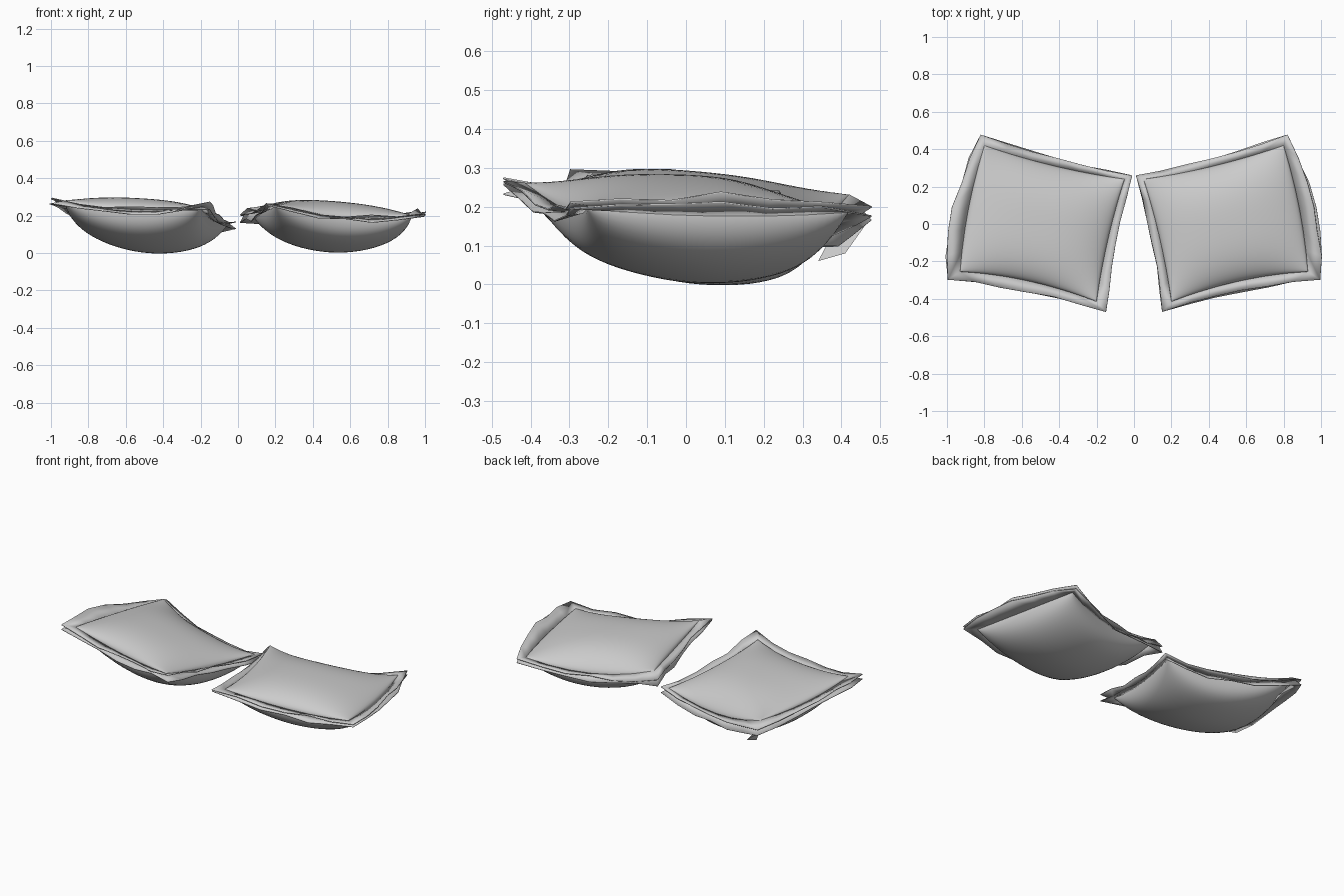
import bpy, bmesh, random
from mathutils import Vector

if "Cube" in bpy.data.objects:
    bpy.data.objects.remove(bpy.data.objects["Cube"])

N = 32          # grid cells across each cushion
random.seed(4)

# Corner order: outer-back, outer-front, inner-front, inner-back (left cushion, plan view)
SEAM = [(-.80, .42), (-.93, -.255), (-.20, -.415), (-.05, .24)]
HEM = [(-.82, .478), (-.995, -.298), (-.15, -.47), (-.01, .26)]
# Edge bows: back, outer, front, inner
SEAM_BOW = [(0, -.02, -.065), (-.02, 0, -.015), (0, .03, -.04), (-.015, 0, -.025)]
HEM_BOW = [(0, -.02, -.055), (-.055, 0, .02), (0, .025, -.045), (-.02, 0, -.015)]


def patch(corners, heights, bows, side, u, v):
    """Bilinear patch with bowed edges; side=+1 left, -1 mirrored right."""
    w = [(1 - u) * (1 + v) / 4, (1 - u) * (1 - v) / 4,
         (1 + u) * (1 - v) / 4, (1 + u) * (1 + v) / 4]
    p = Vector((0, 0, 0))
    for k, c, h in zip(w, corners, heights):
        p += k * Vector((c[0], c[1], h))
    e = [max(0, v) ** 3 * (1 - u * u), max(0, -u) ** 3 * (1 - v * v),
         max(0, -v) ** 3 * (1 - u * u), max(0, u) ** 3 * (1 - v * v)]
    for k, b in zip(e, bows):
        p += k * Vector(b)
    p.x *= side
    return p


def finish(bm, name, angle):
    bmesh.ops.remove_doubles(bm, verts=bm.verts, dist=1e-5)
    bmesh.ops.recalc_face_normals(bm, faces=bm.faces)
    me = bpy.data.meshes.new(name)
    bm.to_mesh(me)
    bm.free()
    ob = bpy.data.objects.new(name, me)
    bpy.context.collection.objects.link(ob)
    bpy.ops.object.select_all(action='DESELECT')
    ob.select_set(True)
    bpy.context.view_layer.objects.active = ob
    bpy.ops.object.shade_smooth_by_angle(angle=angle)
    return ob


def spread(i):
    """Grid parameter -1..1, denser towards the edges."""
    t = -1 + 2 * i / N
    return 1.5 * t - .5 * t ** 3


def cushion(name, side, heights, dome, belly):
    bm = bmesh.new()
    for amount, power in ((dome, .38), (-belly, .46)):
        rows = []
        for j in range(N + 1):
            v = spread(j)
            row = []
            for i in range(N + 1):
                u = spread(i)
                p = patch(SEAM, heights, SEAM_BOW, side, u, v)
                p.z += amount * max(0, (1 - u * u) * (1 - v * v)) ** power
                if amount < 0:      # belly sits slightly fuller at the back
                    p.z -= .02 * v * (1 - u * u) * (1 - v * v)
                row.append(bm.verts.new(p))
            rows.append(row)
        for j in range(N):
            for i in range(N):
                bm.faces.new((rows[j][i], rows[j][i + 1], rows[j + 1][i + 1], rows[j + 1][i]))
    finish(bm, name, 1.0)


def flange(name, side, seam_z, hem_z, lift, rough):
    """Crumpled flat border between the seam and a looser outer hem."""
    S = 6
    t = [-1 + 2 * k / S for k in range(S)]
    ring = ([(-1, -a) for a in t] + [(a, -1) for a in t]
            + [(1, a) for a in t] + [(-a, 1) for a in t])
    bm = bmesh.new()
    inner, outer = [], []
    for u, v in ring:
        a = patch(SEAM, seam_z, SEAM_BOW, side, u, v)
        b = patch(HEM, hem_z, HEM_BOW, side, u, v)
        a.z += lift * .3
        b.z += lift + random.uniform(-rough, rough)
        if abs(u) != 1 or abs(v) != 1:
            b += (b - a) * random.uniform(-.1, .15)
        inner.append(bm.verts.new(a))
        outer.append(bm.verts.new(b))
    n = len(ring)
    for k in range(n):
        m = (k + 1) % n
        bm.faces.new((inner[k], inner[m], outer[m], outer[k]))
    ob = finish(bm, name, .4)
    mod = ob.modifiers.new("cloth_thickness", 'SOLIDIFY')
    mod.thickness = .004


# Left cushion: tips down towards the middle
left_z = [.23, .28, .25, .16]
cushion("left_cushion", 1, left_z, .055, .222)
flange("left_flange_top", 1, left_z, [.20, .295, .265, .155], .006, .01)
flange("left_flange_bottom", 1, left_z, [.175, .275, .245, .125], -.002, .01)

# Right cushion: mirrored plan, tips down towards the outside
right_z = [.19, .20, .26, .24]
cushion("right_cushion", -1, right_z, .055, .216)
flange("right_flange_top", -1, right_z, [.20, .21, .27, .20], .006, .01)
flange("right_flange_bottom", -1, right_z, [.185, .195, .255, .175], -.002, .01)

# Drooping fold under the outer back corner of the left flange
bm = bmesh.new()
fold = [(-.80, .41, .19), (-.72, .34, .06), (-.70, .41, .08), (-.79, .46, .15)]
bm.faces.new([bm.verts.new(p) for p in fold])
finish(bm, "left_corner_fold", .5)
